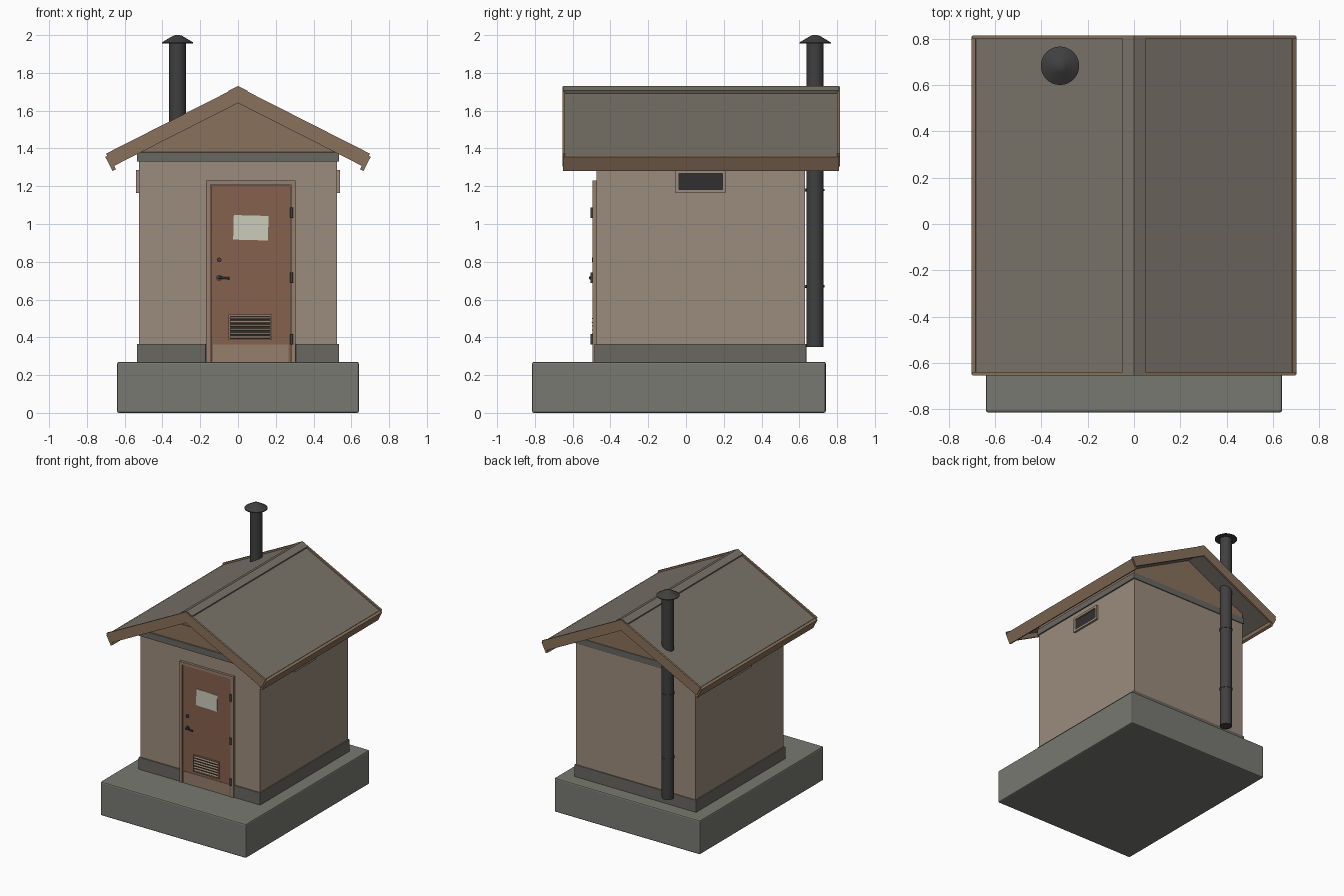
import bpy, bmesh, math
from mathutils import Vector

if "Cube" in bpy.data.objects:
    bpy.data.objects.remove(bpy.data.objects["Cube"])

COLORS = {
    "wall": (0.33, 0.26, 0.20), "roof": (0.19, 0.17, 0.14), "wood": (0.25, 0.165, 0.105),
    "door": (0.24, 0.12, 0.075), "frame": (0.30, 0.21, 0.15), "concrete": (0.19, 0.19, 0.17),
    "trim": (0.14, 0.135, 0.12), "metal": (0.05, 0.05, 0.05), "dark": (0.03, 0.03, 0.03),
    "paper": (0.60, 0.60, 0.50)}
MATS = {}
for n, c in COLORS.items():
    MATS[n] = bpy.data.materials.new(n)
    MATS[n].diffuse_color = (*c, 1)


def finish(name, bm, mat, bevel=0, smooth=False):
    bmesh.ops.recalc_face_normals(bm, faces=bm.faces)
    me = bpy.data.meshes.new(name)
    bm.to_mesh(me)
    bm.free()
    ob = bpy.data.objects.new(name, me)
    bpy.context.collection.objects.link(ob)
    me.materials.append(MATS[mat])
    if bevel:
        m = ob.modifiers.new("bevel", 'BEVEL')
        m.width, m.segments = bevel, 2
    if smooth:
        bpy.context.view_layer.objects.active = ob
        ob.select_set(True)
        bpy.ops.object.shade_smooth_by_angle(angle=math.radians(35))
        ob.select_set(False)
    return ob


def box(name, x, y, z, mat, bevel=0):
    bm = bmesh.new()
    bmesh.ops.create_cube(bm, size=1)
    for v in bm.verts:
        v.co = [(r[0] + r[1]) / 2 + c * (r[1] - r[0]) for r, c in zip((x, y, z), v.co)]
    return finish(name, bm, mat, bevel)


def prism(name, pts, y0, y1, mat):
    """Extrude an x-z outline along y."""
    bm = bmesh.new()
    f = bm.faces.new([bm.verts.new((x, y0, z)) for x, z in pts])
    r = bmesh.ops.extrude_face_region(bm, geom=[f])
    for v in r["geom"]:
        if isinstance(v, bmesh.types.BMVert):
            v.co.y = y1
    return finish(name, bm, mat)


def lathe(name, profile, origin, axis, mat, steps=24):
    """Spin a radius-height profile round an axis."""
    bm = bmesh.new()
    vs = [bm.verts.new((r, 0, h)) for r, h in profile]
    es = [bm.edges.new(p) for p in zip(vs, vs[1:])]
    bmesh.ops.spin(bm, geom=vs + es, cent=(0, 0, 0), axis=(0, 0, 1),
                   angle=math.tau, steps=steps, use_duplicate=False)
    bmesh.ops.remove_doubles(bm, verts=bm.verts, dist=1e-5)
    q = Vector((0, 0, 1)).rotation_difference(Vector(axis))
    for v in bm.verts:
        v.co = q @ v.co + Vector(origin)
    return finish(name, bm, mat, smooth=True)


def rod(name, r, a, b, mat, steps=16):
    a, b = Vector(a), Vector(b)
    h = (b - a).length
    return lathe(name, [(0, 0), (r, 0), (r, h), (0, h)], a, (b - a).normalized(), mat, steps)


# Slab and walls
box("concrete_slab", (-.64, .64), (-.815, .74), (0, .27), "concrete", .01)
box("walls", (-.525, .525), (-.475, .63), (.26, 1.38), "wall")
for name, z in (("base_skirting", (.265, .365)), ("top_band", (1.33, 1.38))):
    if name == "top_band":
        box(name, (-.535, .535), (-.485, .637), z, "trim", .003)
    else:  # skirting stops at the door frame
        box(name + "_left", (-.535, -.17), (-.485, .637), z, "trim", .003)
        box(name + "_right", (.305, .535), (-.485, .637), z, "trim", .003)
        box(name + "_back", (-.2, .32), (.6, .637), z, "trim")

# Gable infill with flush panels at both ends
prism("gable_wall", [(-.525, 1.375), (.525, 1.375), (.525, 1.412), (0, 1.68), (-.525, 1.412)],
      -.475, .63, "wood")
box("gable_panel", (-.205, .205), (-.481, -.47), (1.43, 1.52), "wood")

# Roof: all outlines follow the slope line z = APEX - SLOPE * x
APEX, SLOPE = 1.73, .507
ANG = math.atan(SLOPE)
C, S = math.cos(ANG), math.sin(ANG)


def on_slope(x, depth):
    return (x - depth * S, APEX - SLOPE * x - depth * C)


def strip(d0, d1, x_end):
    return [(0, APEX - d0 / C), on_slope(x_end, d0), on_slope(x_end, d1), (0, APEX - d1 / C)]


for side, sx in (("right", 1), ("left", -1)):
    def mirrored(pts):
        return [(x * sx, z) for x, z in pts]
    prism(f"roof_panel_{side}", mirrored(strip(.016, .045, .69)), -.645, .805, "roof")
    for end, y in (("front", -.655), ("back", .8)):
        prism(f"rake_board_{end}_{side}", mirrored(strip(.003, .08, .70)), y, y + .015, "wood")
    prism(f"eave_fascia_{side}",
          mirrored([on_slope(.692, .016), on_slope(.71, .016),
                    on_slope(.71, .10), on_slope(.692, .10)]), -.65, .81, "wood")
    prism(f"ridge_cap_{side}", mirrored(strip(-.001, .02, .05)), -.648, .808, "roof")

    # Side vent: raised frame around a dark opening
    def sidex(a, b):
        return tuple(sorted((a * sx, b * sx)))
    fx = sidex(.52, .541)
    box(f"vent_frame_bottom_{side}", fx, (-.055, .21), (1.165, 1.183), "wall")
    box(f"vent_frame_top_{side}", fx, (-.055, .21), (1.267, 1.285), "wall")
    box(f"vent_frame_front_{side}", fx, (-.055, -.037), (1.183, 1.267), "wall")
    box(f"vent_frame_back_{side}", fx, (.192, .21), (1.183, 1.267), "wall")
    box(f"vent_screen_{side}", sidex(.52, .529), (-.04, .195), (1.18, 1.27), "dark")

# Door and frame
box("door_frame_left", (-.17, -.145), (-.495, -.46), (.268, 1.23), "frame")
box("door_frame_right", (.28, .305), (-.495, -.46), (.268, 1.23), "frame")
box("door_frame_top", (-.145, .28), (-.495, -.46), (1.208, 1.23), "frame")
box("door", (-.142, .277), (-.487, -.46), (.27, 1.205), "door")
box("kick_plate", (-.133, .268), (-.490, -.48), (.27, .363), "frame")
sign = box("blank_notice", (-.092, .092), (-.4905, -.486), (-.065, .065), "paper")
sign.location = (.068, 0, .98)
sign.rotation_euler.y = math.radians(1.5)
for i, z in enumerate((1.06, .715, .39)):
    rod(f"hinge_{i + 1}", .008, (.283, -.497, z - .028), (.283, -.497, z + .028), "metal")

# Lock and lever handle
rod("deadbolt", .012, (-.10, -.48, .81), (-.10, -.498, .81), "metal")
rod("handle_rose", .017, (-.10, -.48, .715), (-.10, -.493, .715), "metal")
rod("handle_stem", .007, (-.10, -.485, .715), (-.10, -.513, .715), "metal")
rod("handle_lever", .006, (-.103, -.508, .716), (-.045, -.508, .713), "metal")

# Louvred grille
box("grille_backing", (-.05, .18), (-.489, -.48), (.385, .52), "dark")
for name, x, z in (("left", (-.05, -.042), (.385, .52)), ("right", (.172, .18), (.385, .52)),
                   ("bottom", (-.05, .18), (.385, .391)), ("top", (-.05, .18), (.514, .52))):
    box(f"grille_frame_{name}", x, (-.496, -.48), z, "frame")
for i in range(6):
    slat = box(f"grille_slat_{i + 1}", (-.043, .173), (-.009, .009), (-.002, .002), "frame")
    slat.location = (0, -.491, .402 + i * .0205)
    slat.rotation_euler.x = math.radians(40)

# Vent pipe with cap and wall brackets
PX, PY = -.32, .684
rod("vent_pipe", .045, (PX, PY, .35), (PX, PY, 1.97), "metal", 32)
lathe("pipe_cap", [(0, 1.955), (.083, 1.955), (.083, 1.961), (.03, 1.993), (.018, 1.999), (0, 2.0)],
      (PX, PY, 0), (0, 0, 1), "metal", 32)
for i, z in enumerate((.67, 1.18)):
    rod(f"pipe_bracket_{i + 1}", .008, (PX, .625, z), (PX, .67, z), "metal")
    rod(f"pipe_clamp_{i + 1}", .048, (PX, PY, z - .006), (PX, PY, z + .006), "metal", 32)

for m in bpy.data.materials:
    if m.users and not m.is_grease_pencil:
        m.use_nodes = True
        m.node_tree.nodes["Principled BSDF"].inputs["Base Color"].default_value = m.diffuse_color
